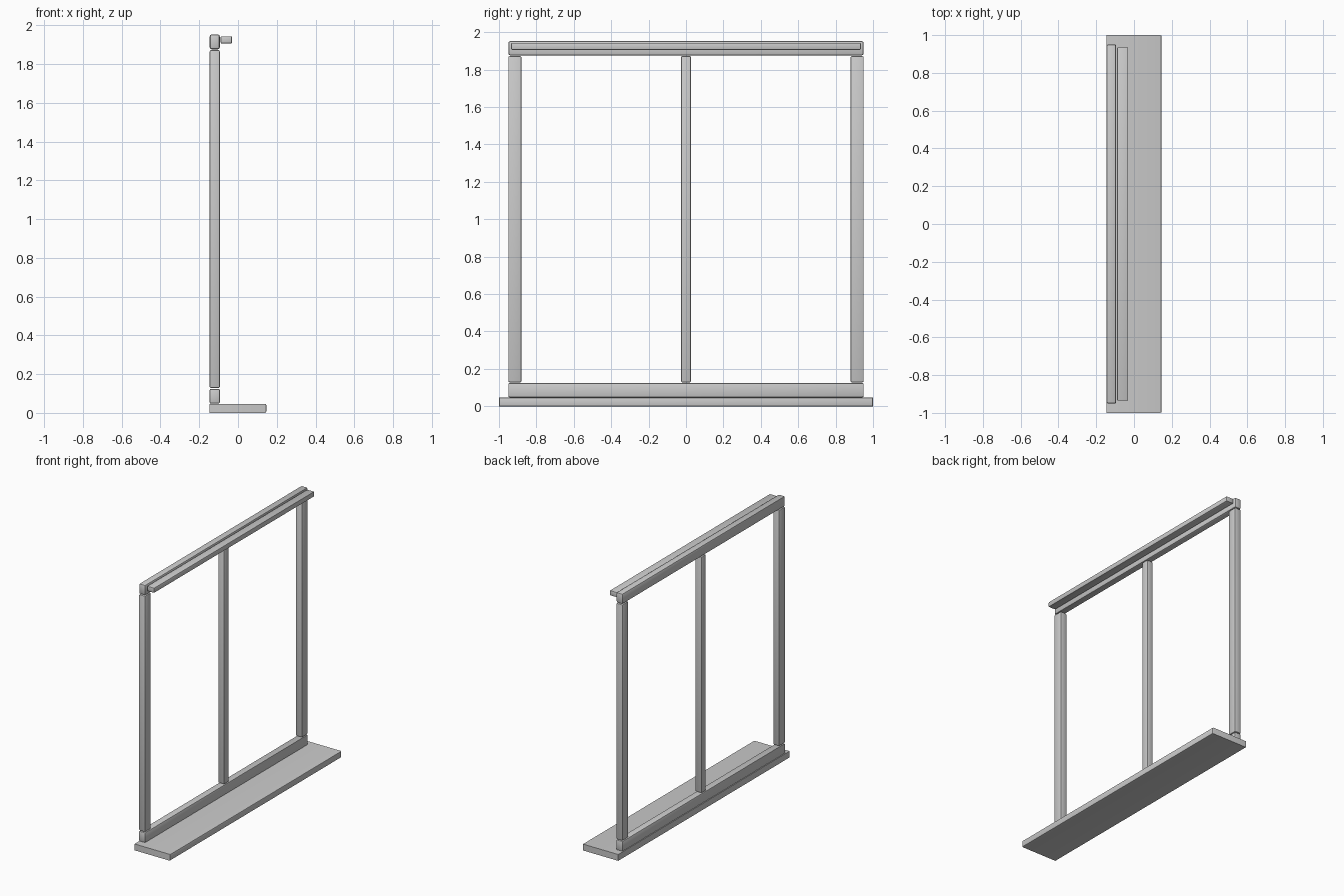
import bpy
import bmesh
from mathutils import Vector

old = bpy.data.objects.get("Cube")
if old:
    bpy.data.objects.remove(old, do_unlink=True)

paint = bpy.data.materials.new("light_grey_paint")
paint.use_nodes = True
GREY = (0.6, 0.6, 0.6, 1.0)
paint.diffuse_color = GREY
paint.node_tree.nodes["Principled BSDF"].inputs["Base Color"].default_value = GREY


def bar(name, x, y, z, bevel=0.007, segments=2, keep=lambda edge: True):
    """Box spanning the given (low, high) ranges, with chosen edges rounded."""
    low, high = Vector((x[0], y[0], z[0])), Vector((x[1], y[1], z[1]))
    bm = bmesh.new()
    bmesh.ops.create_cube(bm, size=1)
    for v in bm.verts:
        v.co = Vector(h if c > 0 else l for c, l, h in zip(v.co, low, high))
    bmesh.ops.bevel(bm, geom=[e for e in bm.edges if keep(e)], offset=bevel,
                    segments=segments, profile=0.5, affect="EDGES")
    mesh = bpy.data.meshes.new(name)
    bm.to_mesh(mesh)
    bm.free()
    mesh.materials.append(paint)
    obj = bpy.data.objects.new(name, mesh)
    bpy.context.collection.objects.link(obj)
    bpy.ops.object.select_all(action="DESELECT")
    obj.select_set(True)
    bpy.context.view_layer.objects.active = obj
    bpy.ops.object.shade_smooth_by_angle()
    return obj


DEPTH = (-0.146, -0.094)   # frame thickness
HALF = 0.95                # half width of the frame
POST_Z = (0.128, 1.872)

# Sill board, rounded only along its outer face
bar("sill", (-0.146, 0.146), (-1, 1), (0, 0.047),
    keep=lambda e: all(v.co.x > 0 for v in e.verts))

# Horizontal rails
bar("bottom_rail", DEPTH, (-HALF, HALF), (0.048, 0.124))
bar("top_rail", DEPTH, (-HALF, HALF), (1.876, 1.952), bevel=0.01)

# Side posts and centre mullion
for name, y in (("right_post", (-HALF, -0.88)),
                ("left_post", (0.88, HALF)),
                ("centre_post", (-0.027, 0.027))):
    bar(name, DEPTH, y, POST_Z)

# Slim strip along the face of the top rail
bar("top_strip", (-0.089, -0.031), (-0.935, 0.935), (1.906, 1.943), bevel=0.005)
